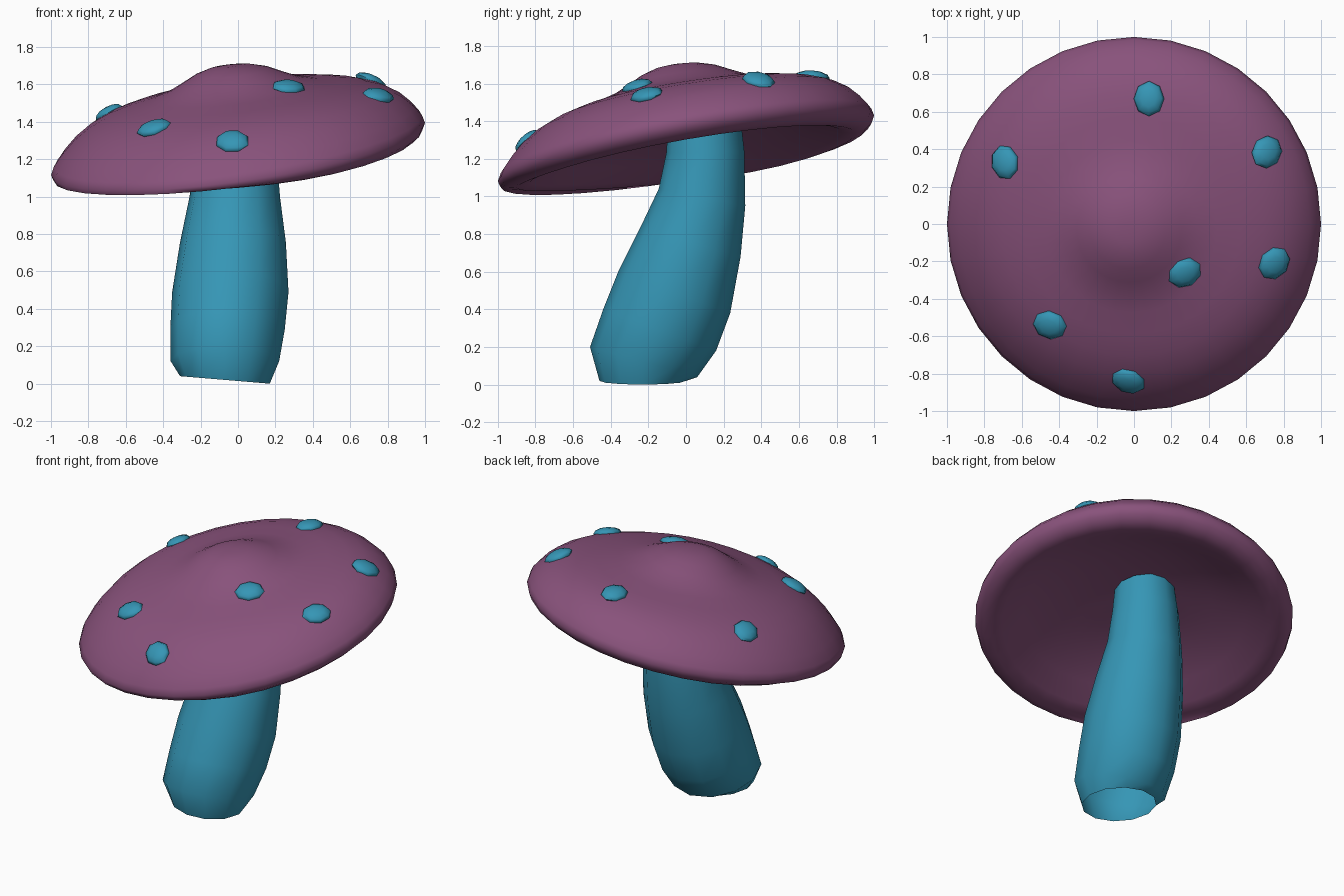
import bpy, bmesh, math
from mathutils import Vector, Matrix

if "Cube" in bpy.data.objects:
    bpy.data.objects.remove(bpy.data.objects["Cube"])


def material(name, rgb):
    m = bpy.data.materials.new(name)
    m.diffuse_color = (*rgb, 1)
    m.use_nodes = True
    m.node_tree.nodes["Principled BSDF"].inputs["Base Color"].default_value = m.diffuse_color
    return m


PURPLE = material("dusty_purple", (0.25, 0.085, 0.2))
BLUE = material("teal_blue", (0.036, 0.305, 0.465))


def finish(bm, name, mat, angle=50):
    bmesh.ops.recalc_face_normals(bm, faces=bm.faces)
    me = bpy.data.meshes.new(name)
    bm.to_mesh(me)
    bm.free()
    ob = bpy.data.objects.new(name, me)
    bpy.context.collection.objects.link(ob)
    me.materials.append(mat)
    bpy.ops.object.select_all(action='DESELECT')
    ob.select_set(True)
    bpy.context.view_layer.objects.active = ob
    bpy.ops.object.shade_smooth_by_angle(angle=math.radians(angle))
    return ob


def loft(rings, name, mat, angle=50, closed=True):
    """Skin a list of equal point rings, optionally closing both ends."""
    bm = bmesh.new()
    loops = [[bm.verts.new(p) for p in ring] for ring in rings]
    n = len(loops[0])
    for a, b in zip(loops, loops[1:]):
        for i in range(n):
            j = (i + 1) % n
            bm.faces.new((a[i], a[j], b[j], b[i]))
    if closed:
        bm.faces.new(loops[0])
        bm.faces.new(loops[-1])
    return finish(bm, name, mat, angle)


# Cap: radial profile (radius, height) sheared onto a tilted plane
TOP = [(0.05, .45), (0.12, .44), (0.2, .414), (0.28, .372), (0.36, .332), (0.46, .302),
       (0.58, .278), (0.7, .246), (0.8, .203), (0.88, .148), (0.94, .088), (0.985, .03)]
UNDER = [(1.0, -.01), (0.985, -.05), (0.95, -.078), (0.9, -.088), (0.83, -.07),
         (0.7, -.005), (0.5, .06), (0.3, .095), (0.1, .105)]


def plane(x, y):
    return 1.265 + 0.14 * x + 0.175 * y


def cap_ring(r, h, top, n=32):
    k = top * (1 - r) ** 2
    ring = []
    for i in range(n):
        a = 2 * math.pi * i / n
        x, y = r * math.cos(a) - 0.05 * k, r * math.sin(a) - 0.06 * k
        toward_low = math.cos(a - math.radians(225))   # low front left side
        if top:
            dz = 0.06 * r * (1 - r) * toward_low
        else:
            dz = 0.06 * max(0, toward_low) ** 2 * (r if r < 0.96 else 0.6 * (1 - r) / 0.04)
        ring.append((x, y, plane(x, y) + h + dz))
    return ring


cap = loft([cap_ring(r, h, 1) for r, h in TOP] + [cap_ring(r, h, 0) for r, h in UNDER],
           "mushroom_cap", PURPLE, 75)

# Stem: leaning open tube (x left, x right, front y, front z, back y, back z, side tilt)
STEM = [(-.31, .17, -.46, .02, .00, .02, -.02),
        (-.36, .22, -.51, .20, .06, .04, 0),
        (-.362, .25, -.44, .40, .16, .18, 0),
        (-.352, .27, -.36, .60, .235, .38, 0),
        (-.31, .256, -.245, .83, .29, .68, 0),
        (-.26, .225, -.145, 1.04, .315, .95, 0),
        (-.225, .205, -.105, 1.23, .31, 1.24, 0),
        (-.2, .185, -.095, 1.38, .29, 1.42, 0)]
rings = []
for xl, xr, fy, fz, by, bz, tilt in STEM:
    c = Vector(((xl + xr) / 2, (fy + by) / 2, (fz + bz) / 2))
    u = Vector(((xr - xl) / 2, 0, tilt))
    v = Vector((0, (by - fy) / 2, (bz - fz) / 2))
    rings.append([c + u * math.cos(t * math.pi / 6) + v * math.sin(t * math.pi / 6)
                  for t in range(12)])
loft(rings, "stem", BLUE, 60, closed=False)

# Spots: flattened beads set on the cap surface (x, y, turn of the long axis)
SPOTS = [(-.69, .33, 20), (.08, .67, 0), (.71, .385, -45), (.75, -.21, -35),
         (.27, -.26, -60), (-.45, -.54, 90), (-.03, -.84, 60)]
for i, (x, y, turn) in enumerate(SPOTS):
    hit, loc, nor, _ = cap.ray_cast(Vector((x, y, 3)), Vector((0, 0, -1)))
    bm = bmesh.new()
    bmesh.ops.create_uvsphere(bm, u_segments=8, v_segments=6, radius=1)
    rot = Vector((0, 0, 1)).rotation_difference(nor).to_matrix().to_4x4()
    bm.transform(Matrix.Translation(loc) @ rot
                 @ Matrix.Rotation(math.radians(turn), 4, 'Z')
                 @ Matrix.Diagonal((.082, .094, .036, 1)))
    finish(bm, f"cap_spot_{i + 1}", BLUE, 60)
